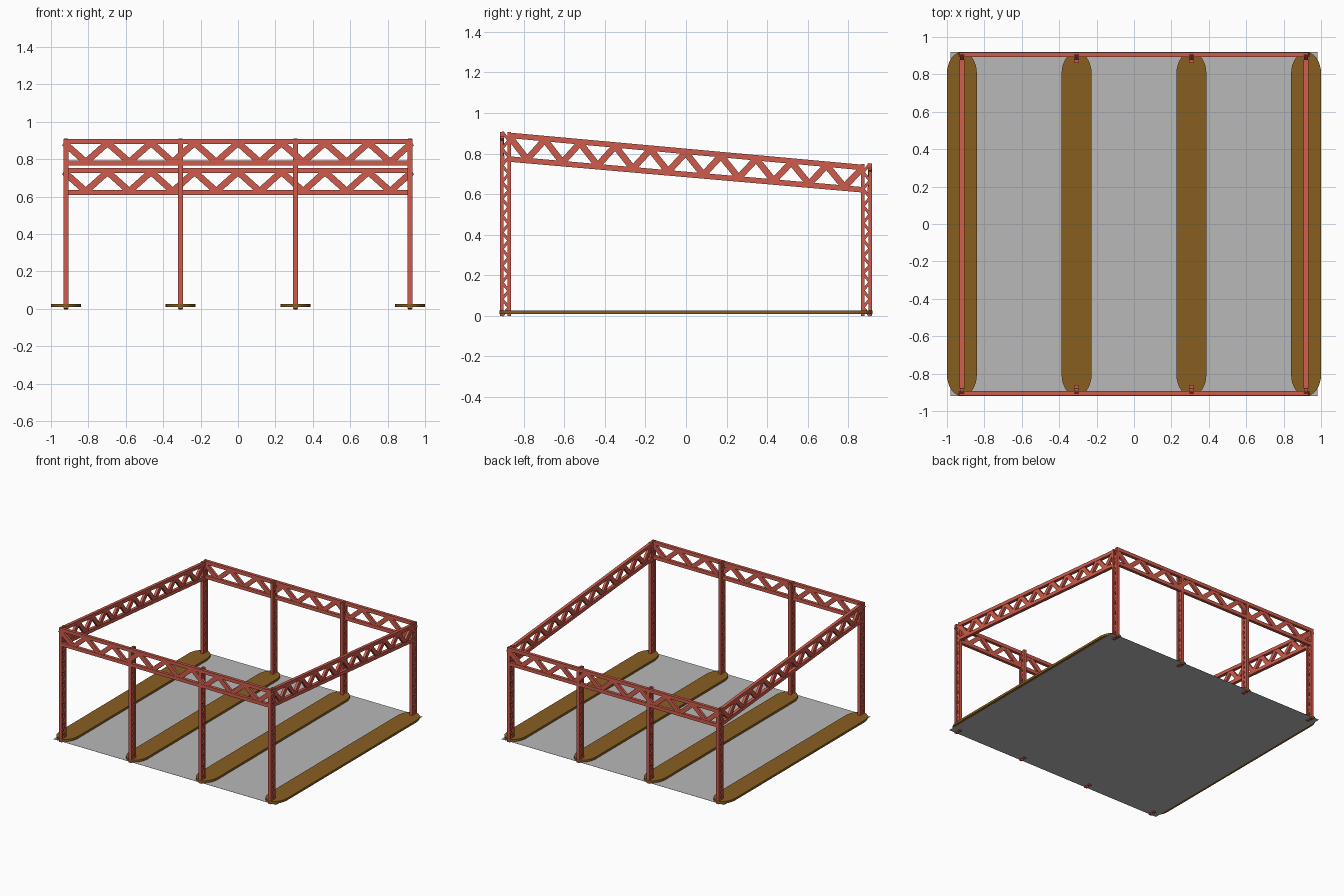
import bpy, bmesh, math
from mathutils import Vector

if "Cube" in bpy.data.objects:
    bpy.data.objects.remove(bpy.data.objects["Cube"])


def material(name, rgb):
    m = bpy.data.materials.new(name)
    m.diffuse_color = (*rgb, 1)
    m.use_nodes = True
    m.node_tree.nodes["Principled BSDF"].inputs["Base Color"].default_value = m.diffuse_color
    return m


RED = material("red steel", (0.62, 0.105, 0.07))
BROWN = material("brown earth", (0.25, 0.112, 0.015))
GREY = material("grey slab", (0.48, 0.48, 0.48))


def finish(bm, name, mat):
    bmesh.ops.recalc_face_normals(bm, faces=bm.faces)
    me = bpy.data.meshes.new(name)
    bm.to_mesh(me)
    bm.free()
    me.materials.append(mat)
    ob = bpy.data.objects.new(name, me)
    bpy.context.collection.objects.link(ob)
    return ob


def bar(bm, p, q, side, depth, width):
    """Square bar from p to q; depth along side, width across it."""
    p, q, side = Vector(p), Vector(q), Vector(side)
    up = (q - p).normalized().cross(side) * width / 2
    s = side * depth / 2
    rings = [[bm.verts.new(c + a * s + b * up)
              for a, b in ((-1, -1), (1, -1), (1, 1), (-1, 1))] for c in (p, q)]
    for ring in rings:
        bm.faces.new(ring)
    for i in range(4):
        j = (i + 1) % 4
        bm.faces.new((rings[0][i], rings[0][j], rings[1][j], rings[1][i]))


def truss(name, a0, a1, b0, b1, side, depth, chord, lace, periods, inset):
    """Chords a0-a1 and b0-b1 joined by a zigzag that starts on chord a."""
    a0, a1, b0, b1 = map(Vector, (a0, a1, b0, b1))
    bm = bmesh.new()
    bar(bm, a0, a1, side, depth, chord)
    bar(bm, b0, b1, side, depth, chord)
    across = (b0 - a0).normalized() * inset
    n = periods * 2
    pts = [a0.lerp(a1, i / n) + across if i % 2 == 0 else b0.lerp(b1, i / n) - across
           for i in range(n + 1)]
    for p, q in zip(pts, pts[1:]):
        bar(bm, p, q, side, depth * 0.8, lace)
    return finish(bm, name, RED)


X, Y = (1, 0, 0), (0, 1, 0)
COLS = (-0.92, -0.307, 0.307, 0.92)

# Laced columns, tall at the front and lower at the back
for i, x in enumerate(COLS):
    for label, s, top, n in (("front", -1, 0.907, 11), ("back", 1, 0.75, 9)):
        truss(f"{label}_column_{i + 1}", (x, s * 0.909, 0), (x, s * 0.909, top),
              (x, s * 0.871, 0), (x, s * 0.871, top), X, 0.025, 0.018, 0.014, n, 0.002)

# Level trusses across the front and back
for label, y, zt, zb in (("front", -0.906, 0.893, 0.778), ("back", 0.906, 0.738, 0.622)):
    truss(f"{label}_truss", (-0.93, y, zt), (0.93, y, zt), (-0.93, y, zb), (0.93, y, zb),
          Y, 0.024, 0.027, 0.035, 8, 0.006)

# Sloping trusses along the sides
for label, x in (("left", -0.92), ("right", 0.92)):
    truss(f"{label}_truss", (x, -0.87, 0.89), (x, 0.867, 0.732),
          (x, -0.87, 0.773), (x, 0.867, 0.622), X, 0.025, 0.027, 0.032, 10, 0.006)

# Long round-ended footings under each row of columns
for i, x in enumerate(COLS):
    bm = bmesh.new()
    outline = []
    for s in (1, -1):
        for k in range(17):
            t = math.pi * k / 16
            outline.append((x + s * 0.08 * math.cos(t), s * (0.805 + 0.115 * math.sin(t))))
    base = bm.faces.new([bm.verts.new((px, py, 0.009)) for px, py in outline])
    ext = bmesh.ops.extrude_face_region(bm, geom=[base], use_keep_orig=True)
    bmesh.ops.translate(bm, vec=(0, 0, 0.017),
                        verts=[v for v in ext["geom"] if isinstance(v, bmesh.types.BMVert)])
    finish(bm, f"footing_{i + 1}", BROWN)

# Thin floor sheet
bm = bmesh.new()
bmesh.ops.create_cube(bm, size=1)
for v in bm.verts:
    v.co = (v.co.x * 1.96, v.co.y * 1.84, 0.0088 + v.co.z * 0.001)
finish(bm, "floor_sheet", GREY)
